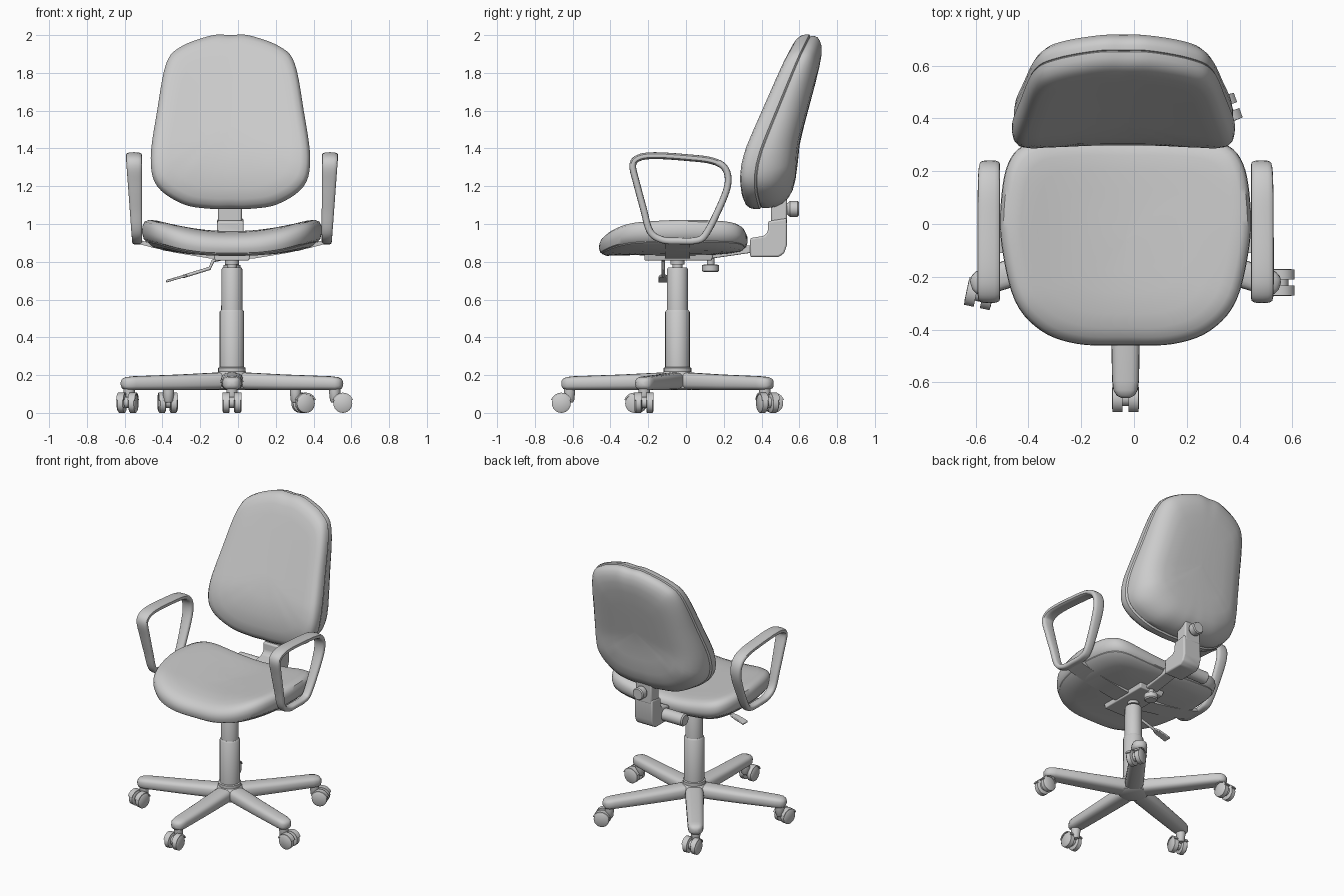
import bpy, bmesh, math
from mathutils import Vector, Matrix

if "Cube" in bpy.data.objects:
    bpy.data.objects.remove(bpy.data.objects["Cube"])

CX, CY = -0.032, -0.045          # column axis


def loft(name, rings, loop=False, angle=40, bevel=0):
    """Skin a list of equal-sized point rings; cap the ends unless looped."""
    bm = bmesh.new()
    vs = [[bm.verts.new(p) for p in r] for r in rings]
    n = len(rings[0])
    for i in range(len(vs) if loop else len(vs) - 1):
        a, b = vs[i], vs[(i + 1) % len(vs)]
        for k in range(n):
            j = (k + 1) % n
            bm.faces.new((a[k], a[j], b[j], b[k]))
    if not loop:
        bm.faces.new(vs[0])
        bm.faces.new(vs[-1])
    bmesh.ops.recalc_face_normals(bm, faces=bm.faces)
    me = bpy.data.meshes.new(name)
    bm.to_mesh(me)
    bm.free()
    ob = bpy.data.objects.new(name, me)
    bpy.context.collection.objects.link(ob)
    if bevel:
        m = ob.modifiers.new("bevel", 'BEVEL')
        m.width, m.segments, m.limit_method = bevel, 3, 'ANGLE'
    bpy.ops.object.select_all(action='DESELECT')
    ob.select_set(True)
    bpy.context.view_layer.objects.active = ob
    bpy.ops.object.shade_smooth_by_angle(angle=math.radians(angle))
    return ob


def tube(name, pts, radii, n=24, **kw):
    """Round section swept along points; radii may vary (also used as a lathe)."""
    pts = [Vector(p) for p in pts]
    if not isinstance(radii, (list, tuple)):
        radii = [radii] * len(pts)
    rings = []
    for i, p in enumerate(pts):
        t = pts[min(i + 1, len(pts) - 1)] - pts[max(i - 1, 0)]
        q = t.to_track_quat('Z', 'Y')
        rings.append([p + q @ Vector((radii[i] * math.cos(a), radii[i] * math.sin(a), 0))
                      for a in (2 * math.pi * k / n for k in range(n))])
    return loft(name, rings, **kw)


def prism(name, poly, x0, x1, bevel=0.0):
    """(y, z) polygon extruded along x."""
    return loft(name, [[(x, y, z) for y, z in poly] for x in (x0, x1)], bevel=bevel)


def spline(pts, sub=5):
    """Closed Catmull-Rom through 2D points."""
    out, n = [], len(pts)
    for i in range(n):
        a, b, c, d = (Vector(pts[(i + k) % n]) for k in (-1, 0, 1, 2))
        for s in range(sub):
            t = s / sub
            out.append(0.5 * (2 * b + (c - a) * t + (2 * a - 5 * b + 4 * c - d) * t * t
                              + (3 * b - a - 3 * c + d) * t ** 3))
    return out


def mirrored(half):
    return half + [(-x, y) for x, y in half[-2:0:-1]]


def interp(tab, v):
    if v <= tab[0][0]:
        return tab[0][1]
    for (a, p), (b, q) in zip(tab, tab[1:]):
        if v <= b:
            return p + (q - p) * (v - a) / (b - a)
    return tab[-1][1]


# Seat: dished cushion and under-shell from one outline
seat_outline = spline(mirrored([(0, -.46), (.18, -.455), (.32, -.405), (.42, -.29), (.47, -.08),
                                (.473, .08), (.445, .23), (.37, .305), (.2, .325), (0, .325)]))


def seat_ring(s, d):
    r = []
    for p in seat_outline:
        x, y = p.x * s, -.06 + (p.y + .06) * s
        z = .905 + .25 * x * x - .75 * max(0, -.25 - y) ** 2 + d * (1 + 2 * x * x)
        r.append((CX + x, y, z))
    return r


loft("seat_cushion", [seat_ring(*v) for v in (
    (.02, -.04), (.5, -.04), (.93, -.04), (.98, -.028), (1, -.004), (.995, .02), (.97, .038),
    (.92, .05), (.83, .056), (.7, .057), (.5, .057), (.3, .056), (.02, .056))])
loft("seat_shell", [seat_ring(*v) for v in (
    (.965, -.02), (.96, -.036), (.9, -.052), (.75, -.062), (.5, -.07), (.02, -.075))])

# Backrest: front pad and bulging rear shell along a leaning seam line
back_outline = spline(mirrored([(0, 2.0), (.1, 1.998), (.26, 1.94), (.34, 1.85), (.388, 1.6),
                                (.422, 1.35), (.388, 1.2), (.25, 1.105), (.1, 1.08), (0, 1.08)]))
SEAM = [(1.08, .40), (1.16, .39), (1.24, .39), (1.32, .402), (1.4, .425), (1.5, .463), (2.0, .66)]
BULGE = [(1.1, .19), (1.3, .19), (1.45, .16), (1.85, .11), (2.0, .10)]


def back_ring(s, f, rear):
    r = []
    for p in back_outline:
        x, z = p.x * s, 1.53 + (p.y - 1.53) * s
        depth = interp(BULGE, z) if rear else -interp([(1.1, .09), (1.4, .095), (2, .075)], z)
        r.append((-.04 + x, interp(SEAM, z) - .12 * x * x + f * depth, z))
    return r


loft("backrest_pad", [back_ring(s, f, False) for s, f in (
    (.97, -.05), (1, .1), (1, .4), (.985, .68), (.95, .88), (.88, .98), (.75, 1), (.55, 1),
    (.3, 1), (.02, 1))])
loft("backrest_shell", [back_ring(s, f, True) for s, f in (
    (.96, -.05), (.985, .02), (.985, .2), (.97, .4), (.93, .6), (.87, .78), (.78, .92),
    (.65, 1), (.45, 1.02), (.25, 1.02), (.02, 1.02))])

# Backrest bracket with its two knobs
prism("backrest_upright", [(.45, 1.0), (.535, 1.0), (.535, 1.17), (.45, 1.17)], -.105, .02, .01)
prism("backrest_bracket", [(.34, .825), (.49, .825), (.52, .845), (.535, .89), (.533, 1.03),
                           (.435, 1.015), (.433, .96), (.415, .938), (.34, .925)], -.11, .03, .01)
tube("height_knob", [(-.04, .53, 1.08), (-.04, .55, 1.08), (-.04, .59, 1.08), (-.04, .597, 1.08)],
     [.025, .042, .042, .036])
tube("tilt_knob", [(-.09, .39, .88), (-.26, .39, .88), (-.268, .39, .88)], [.042, .042, .034])

# Mechanism under the seat
loft("mechanism_plate", [[(CX + sx * w, y, z) for sx, y in ((-1, y0), (1, y0), (1, y1), (-1, y1))]
                         for w, y0, y1, z in ((.09, -.22, .135, .806), (.1, -.22, .15, .85))], bevel=.006)
prism("backrest_bar", [(.1, .812), (.26, .835), (.36, .85), (.36, .89), (.1, .86)], CX - .045, CX + .045, .006)
tube("tension_knob", [(CX, .13, z) for z in (.83, .785, .784, .752, .745)], [.02, .02, .044, .044, .036])
tube("lever_rod", [(-.09, -.12, .815), (-.132, -.12, .805), (-.15, -.12, .765), (-.29, -.12, .722)], .009, n=12)
loft("lever_paddle", [[(x, -.12 + a * w, z + b * .007) for a, b in ((-1, -1), (1, -1), (1, 1), (-1, 1))]
                      for x, z, w in ((-.27, .727, .014), (-.30, .72, .024), (-.38, .697, .027))], bevel=.004)

# Arm loops and the straps holding them
arm_path = spline([(-.282, 1.31), (-.25, 1.35), (-.165, 1.362), (0, 1.352), (.14, 1.334), (.21, 1.29),
                   (.22, 1.2), (.165, 1.06), (.1, .94), (.05, .912), (-.04, .91), (-.125, .916),
                   (-.19, .96), (-.225, 1.08), (-.26, 1.21)])
for side, label in ((-1, "left"), (1, "right")):
    rings = []
    for i, p in enumerate(arm_path):
        t = (arm_path[(i + 1) % len(arm_path)] - arm_path[i - 1]).normalized()
        k = (p.y - .91) / .45
        ring = []
        for j in range(16):
            a = 2 * math.pi * j / 16
            c, s = (math.copysign(abs(v) ** .7, v) for v in (math.cos(a), math.sin(a)))
            x = CX + side * (.502 + .017 * k + c * (.027 + .016 * k))
            ring.append((x, p.x - t.y * s * .018, p.y + t.x * s * .018))
        rings.append(ring)
    loft(label + "_arm_loop", rings, loop=True)
    loft(label + "_arm_strap", [[(CX + side * x, y, z + h) for y, h in
                                 ((-.11, 0), (.02, 0), (.02, .022), (-.11, .022))]
                                for x, z in ((.05, .818), (.12, .818), (.3, .848), (.42, .875), (.5, .896))])

# Gas column
tube("column_lower", [(CX, CY, z) for z in (.2, .238, .24, .242, .535, .545)],
     [.073, .073, .07, .065, .065, .058])
tube("column_upper", [(CX, CY, z) for z in (.53, .76, .77)], [.057, .055, .05])
tube("column_piston", [(CX, CY, .76), (CX, CY, .785), (CX, CY, .786), (CX, CY, .815)], [.026, .026, .036, .036])
tube("base_hub", [(CX, CY, z) for z in (.12, .13, .19, .218)], [.07, .09, .095, .073])

# Five legs with twin-wheel casters
for i, trail in enumerate((-90, 0, 20, 95, -102)):
    a = math.radians(-90 + 72 * i)
    turn = Matrix.Translation((CX, CY, 0)) @ Matrix.Rotation(a, 4, 'Z')
    rings = []
    for r, w, top, bot in ((0, .05, .216, .13), (.1, .06, .213, .122), (.3, .056, .203, .12),
                           (.55, .051, .194, .12), (.585, .046, .19, .121), (.605, .034, .182, .127),
                           (.615, .014, .168, .142)):
        mid, h = (top + bot) / 2, (top - bot) / 2
        ring = []
        for k in range(20):
            c, s = math.cos(2 * math.pi * k / 20), math.sin(2 * math.pi * k / 20)
            ring.append(turn @ Vector((r, w * math.copysign(abs(c) ** .7, c),
                                       mid + h * math.copysign(abs(s) ** .7, s))))
        rings.append(ring)
    loft(f"base_leg_{i + 1}", rings, angle=50)

    pivot = turn @ Vector((.572, 0, 0))
    place = Matrix.Translation(pivot) @ Matrix.Rotation(math.radians(trail), 4, 'Z')
    tube(f"caster_stem_{i + 1}", [place @ Vector((0, 0, z)) for z in (.055, .065, .11, .135)],
         [.018, .025, .03, .03], n=16)
    for s in (-1, 1):
        tube(f"caster_wheel_{i + 1}_{'a' if s < 0 else 'b'}",
             [place @ Vector((.043, s * y, .05)) for y in (.012, .016, .044, .051)],
             [.044, .05, .05, .04])
        arc = [math.radians(20 + 14 * k) for k in range(11)]
        prof = [(q * math.cos(t), q * math.sin(t)) for q, ts in ((.057, arc), (.049, arc[::-1])) for t in ts]
        loft(f"caster_hood_{i + 1}_{'a' if s < 0 else 'b'}",
             [[place @ Vector((.043 + u, s * y, .05 + v)) for u, v in prof] for y in (.012, .05)])
    tube(f"caster_axle_{i + 1}", [place @ Vector((.043, y, .055)) for y in (-.02, .02)], .03, n=16)
